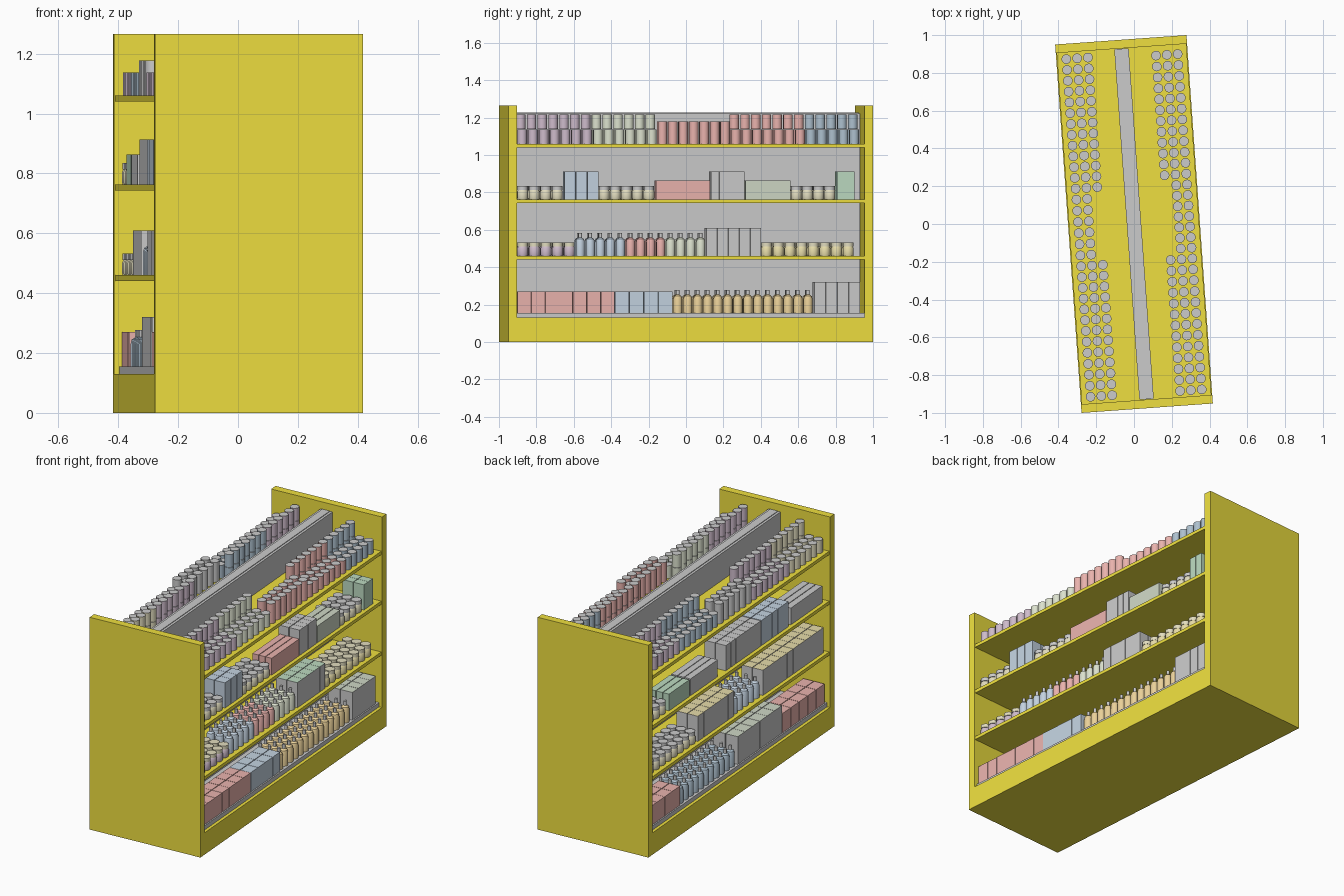
import bpy, bmesh, math
from mathutils import Matrix, Vector

if "Cube" in bpy.data.objects:
    bpy.data.objects.remove(bpy.data.objects["Cube"])

TURN = math.radians(4.1)          # whole unit stands slightly turned
COLS = {
    "yellow": (0.86, 0.74, 0.05), "red": (0.82, 0.45, 0.42), "blue": (0.55, 0.65, 0.75),
    "navy": (0.42, 0.53, 0.62), "orange": (0.83, 0.64, 0.32), "purple": (0.62, 0.5, 0.6),
    "green": (0.72, 0.76, 0.62), "leaf": (0.5, 0.7, 0.53), "tan": (0.76, 0.72, 0.52),
    "gold": (0.8, 0.72, 0.4), "sage": (0.62, 0.68, 0.56), "white": (0.8, 0.8, 0.78),
    "grey": (0.7, 0.7, 0.7),
}
MATS = {}


def mat(name):
    if name not in MATS:
        MATS[name] = bpy.data.materials.new(name)
        MATS[name].diffuse_color = (*COLS[name], 1)
    return MATS[name]


def finish(bm, name, colours, smooth=False):
    bmesh.ops.recalc_face_normals(bm, faces=bm.faces)
    me = bpy.data.meshes.new(name)
    bm.to_mesh(me)
    bm.free()
    ob = bpy.data.objects.new(name, me)
    bpy.context.collection.objects.link(ob)
    ob.rotation_euler.z = TURN
    for c in colours:
        me.materials.append(mat(c))
    if smooth:
        bpy.context.view_layer.objects.active = ob
        bpy.ops.object.select_all(action='DESELECT')
        ob.select_set(True)
        bpy.ops.object.shade_smooth_by_angle(angle=math.radians(35))
    return ob


def add_box(bm, x0, x1, y0, y1, z0, z1, top=0):
    m = Matrix.Translation(((x0 + x1) / 2, (y0 + y1) / 2, (z0 + z1) / 2)) @ \
        Matrix.Diagonal((x1 - x0, y1 - y0, z1 - z0, 1))
    verts = bmesh.ops.create_cube(bm, size=1, matrix=m)["verts"]
    for f in {f for v in verts for f in v.link_faces}:
        if f.calc_center_median().z > z1 - 1e-4:
            f.material_index = top


def box(name, colour, *dims):
    bm = bmesh.new()
    add_box(bm, *dims)
    return finish(bm, name, [colour])


def add_lathe(bm, x, y, z, prof, lid_from, n=14):
    """Spin (radius, height) pairs; spans from index lid_from up use the lid colour."""
    rings = [[bm.verts.new((x + r * math.cos(2 * math.pi * i / n),
                            y + r * math.sin(2 * math.pi * i / n), z + h))
              for i in range(n)] for r, h in prof]
    bm.faces.new(rings[0][::-1])
    for k in range(len(rings) - 1):
        a, b = rings[k], rings[k + 1]
        for i in range(n):
            j = (i + 1) % n
            f = bm.faces.new((a[i], a[j], b[j], b[i]))
            f.material_index = int(k >= lid_from)
    bm.faces.new(rings[-1]).material_index = 1


# Shelving: end panels, plinth, shelves, tray and divider
HW, HL, IN = 0.3485, 0.9776, 0.932
for s, n in ((-1, "front"), (1, "back")):
    box(n + "_end_panel", "yellow", -HW, HW, min(s * IN, s * HL), max(s * IN, s * HL), 0, 1.265)
box("plinth", "yellow", -HW, HW, -IN, IN, 0, 0.13)
box("bottom_tray", "grey", -0.33, 0.33, -IN, IN, 0.13, 0.155)
LEVEL = [0.155, 0.46, 0.763, 1.06]
for i, z in enumerate(LEVEL[1:]):
    box(f"shelf_{i + 1}", "yellow", -0.344, 0.344, -IN, IN, z - 0.02, z)
box("divider", "grey", -0.038, 0.038, -0.93, 0.93, 0.155, 1.222)
box("divider_cap", "grey", -0.024, 0.024, -0.925, 0.925, 1.222, 1.226)

# Round goods: profile, index where the lid begins
ROUND = {
    "can": ([(0.0255, 0), (0.0255, 0.077)], 9),
    "tall_can": ([(0.0255, 0), (0.0255, 0.118)], 9),
    "jar": ([(0.027, 0), (0.029, 0.006), (0.029, 0.042), (0.025, 0.05),
             (0.028, 0.05), (0.028, 0.072)], 3),
    "bottle": ([(0.024, 0), (0.024, 0.075), (0.02, 0.09), (0.009, 0.098),
                (0.009, 0.122)], 3),
}
# Boxed goods: height, depth, number of rows
BOXED = {"carton": (0.115, 0.065, 2), "tall_carton": (0.15, 0.065, 2), "flat_carton": (0.1, 0.038, 3),
         "big_carton": (0.165, 0.075, 2)}


def goods(side, level, kind, colour, v0, v1, n, top=None, rows=3):
    bm = bmesh.new()
    z = LEVEL[level]
    pitch = (v1 - v0) / n
    round_item = kind in ROUND
    for i in range(n):
        v = v0 + pitch * (i + 0.5)
        if round_item:
            prof, lid = ROUND[kind]
            for k in range(rows):
                u = side * (0.295 - 0.0575 * k)
                add_lathe(bm, u, v, z, prof, lid)
                if kind == "can" and k == 2:       # back row is stacked two high
                    add_lathe(bm, u, v, z + 0.079, prof, lid)
        else:
            h, d, rn = BOXED[kind]
            for k in range(rn):
                a, b = sorted((side * (0.322 - k * (d + 0.004)), side * (0.322 - k * (d + 0.004) - d)))
                add_box(bm, a, b, v - pitch * 0.485, v + pitch * 0.485, z, z + h, 1)
    second = top or ("grey" if round_item else colour)
    name = f"{'right' if side > 0 else 'left'}_{level}_{colour}_{kind}s"
    finish(bm, name, [colour, second], round_item)


RIGHT = [
    (0, "carton", "red", -0.928, -0.405, 7), (0, "carton", "blue", -0.405, -0.095, 4),
    (0, "bottle", "orange", -0.092, 0.66, 14), (0, "big_carton", "grey", 0.664, 0.91, 4, "sage"),
    (1, "jar", "purple", -0.928, -0.615, 5, "tan"), (1, "bottle", "blue", -0.615, -0.345, 5),
    (1, "bottle", "red", -0.345, -0.13, 4), (1, "bottle", "green", -0.13, 0.085, 4),
    (1, "tall_carton", "grey", 0.085, 0.38, 5, "leaf"), (1, "jar", "gold", 0.38, 0.88, 8, "tan"),
    (2, "jar", "tan", -0.928, -0.68, 4), (2, "tall_carton", "blue", -0.675, -0.49, 3),
    (2, "jar", "tan", -0.49, -0.19, 5), (2, "flat_carton", "red", -0.188, 0.11, 1),
    (2, "tall_carton", "white", 0.11, 0.29, 4), (2, "flat_carton", "sage", 0.292, 0.54, 1),
    (2, "jar", "tan", 0.54, 0.78, 4), (2, "tall_carton", "leaf", 0.785, 0.88, 2),
    (3, "can", "purple", -0.928, -0.522, 7), (3, "can", "green", -0.522, -0.175, 6),
    (3, "tall_can", "red", -0.175, 0.217, 7, None, 2), (3, "can", "red", 0.217, 0.62, 7),
    (3, "can", "navy", 0.62, 0.91, 5),
]
LEFT = [
    (0, "carton", "red", 0.6, 0.925, 4), (0, "bottle", "navy", 0.0, 0.595, 11),
    (0, "big_carton", "grey", -0.47, -0.005, 6, "sage"), (0, "carton", "red", -0.92, -0.475, 5),
    (1, "jar", "tan", 0.42, 0.92, 8), (1, "tall_carton", "grey", 0.03, 0.415, 6, "gold"),
    (1, "bottle", "blue", -0.26, 0.025, 5), (1, "tall_carton", "grey", -0.91, -0.27, 10, "gold"),
    (2, "jar", "tan", 0.73, 0.925, 3), (2, "flat_carton", "leaf", 0.5, 0.72, 1),
    (2, "flat_carton", "white", 0.2, 0.495, 1), (2, "tall_carton", "white", -0.25, 0.12, 7),
    (2, "tall_carton", "blue", -0.54, -0.255, 5), (2, "flat_carton", "white", -0.9, -0.56, 1),
    (3, "can", "purple", 0.58, 0.925, 6), (3, "can", "navy", 0.18, 0.58, 7),
    (3, "tall_can", "white", -0.175, 0.18, 6, None, 2), (3, "can", "purple", -0.575, -0.175, 7),
    (3, "can", "tan", -0.925, -0.575, 6),
]
for side, table in ((1, RIGHT), (-1, LEFT)):
    for row in table:
        goods(side, *row)

for m in bpy.data.materials:
    if m.users and not m.is_grease_pencil:
        m.use_nodes = True
        m.node_tree.nodes["Principled BSDF"].inputs["Base Color"].default_value = m.diffuse_color
